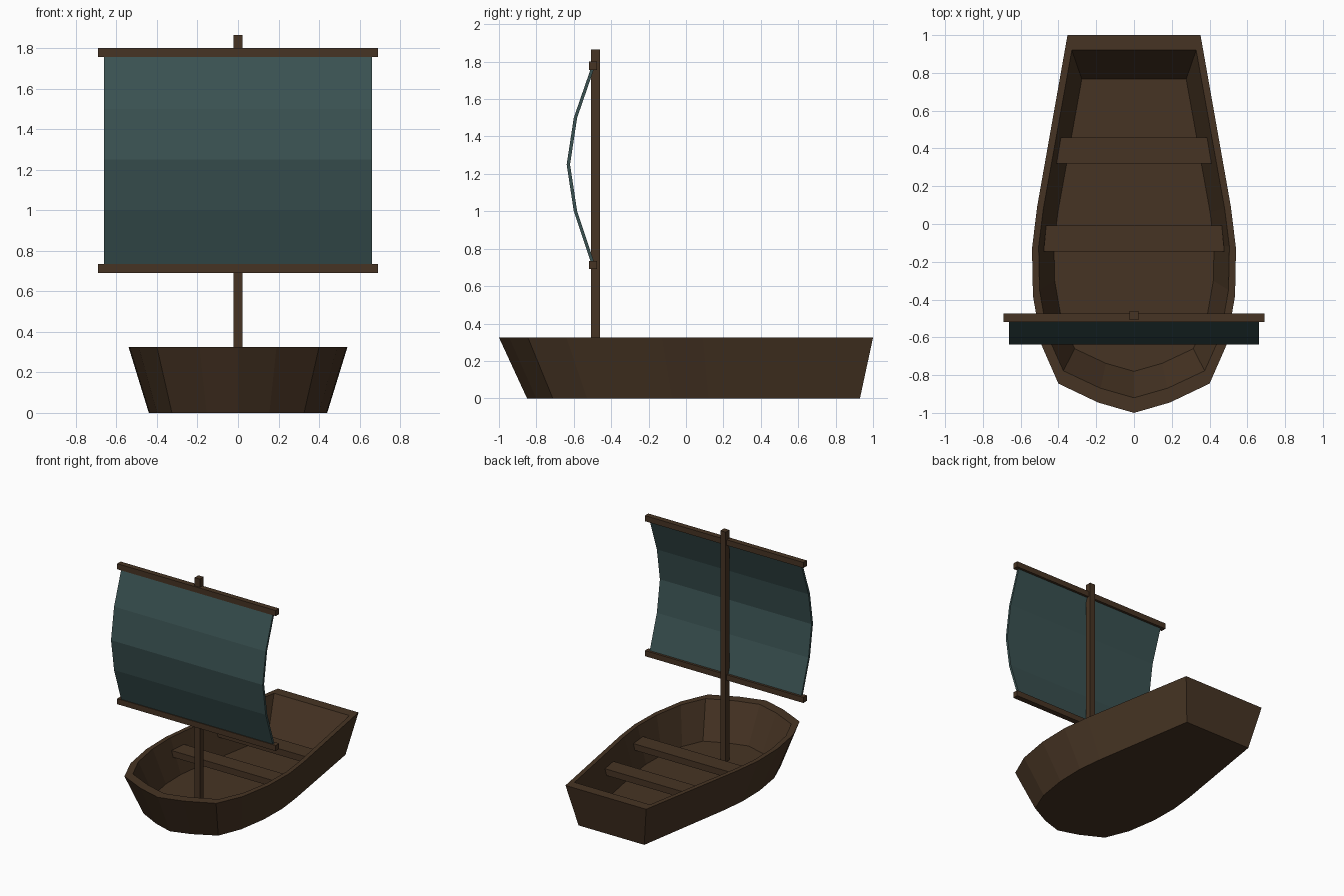
import bpy
import bmesh

if "Cube" in bpy.data.objects:
    bpy.data.objects.remove(bpy.data.objects["Cube"], do_unlink=True)


def material(name, rgb):
    mat = bpy.data.materials.new(name)
    mat.use_nodes = True
    color = (*rgb, 1.0)
    mat.diffuse_color = color
    mat.node_tree.nodes["Principled BSDF"].inputs["Base Color"].default_value = color
    return mat


wood = material("dark_brown_wood", (0.062, 0.034, 0.017))
cloth = material("teal_cloth", (0.042, 0.083, 0.083))


def loft(name, rings, mat):
    """Skin a list of equal-length rings and cap both ends."""
    bm = bmesh.new()
    loops = [[bm.verts.new(p) for p in ring] for ring in rings]
    for a, b in zip(loops, loops[1:]):
        for i in range(len(a)):
            j = (i + 1) % len(a)
            bm.faces.new((a[i], a[j], b[j], b[i]))
    bm.faces.new(loops[0])
    bm.faces.new(loops[-1])
    bmesh.ops.recalc_face_normals(bm, faces=bm.faces)
    mesh = bpy.data.meshes.new(name)
    bm.to_mesh(mesh)
    bm.free()
    mesh.materials.append(mat)
    obj = bpy.data.objects.new(name, mesh)
    bpy.context.collection.objects.link(obj)
    return obj


def slab(name, y0, y1, z0, z1, half0, half1, mat=wood):
    """Block whose half width changes from half0 at y0 to half1 at y1."""
    plan = [(-half0, y0), (half0, y0), (half1, y1), (-half1, y1)]
    return loft(name, [[(x, y, z) for x, y in plan] for z in (z0, z1)], mat)


# Hull: one half outline from bow to transom, mirrored
half = [(0.19, -0.945), (0.40, -0.845), (0.49, -0.64), (0.535, -0.38),
        (0.54, -0.13), (0.513, 0.09), (0.352, 1.0)]
outline = [(0, -1.0)] + half + [(-x, y) for x, y in reversed(half)]


def hull_ring(scale_x, y_front, y_back, z):
    mid, reach = (y_front + y_back) / 2, (y_back - y_front) / 2
    return [(x * scale_x, mid + y * reach, z) for x, y in outline]


loft("hull", [
    hull_ring(0.815, -0.85, 0.93, 0.0),     # outer bottom
    hull_ring(1.0, -1.0, 1.0, 0.325),       # outer rim
    hull_ring(0.935, -0.92, 0.92, 0.325),   # inner rim
    hull_ring(0.785, -0.78, 0.767, 0.05),   # floor
], wood)

# Benches
slab("middle_bench", -0.145, -0.008, 0.19, 0.24, 0.478, 0.465)
slab("rear_bench", 0.32, 0.457, 0.19, 0.24, 0.41, 0.387)

# Mast and yards
slab("mast", -0.508, -0.461, 0.04, 1.865, 0.023, 0.023)
for name, z in (("lower_yard", 0.713), ("upper_yard", 1.778)):
    slab(name, -0.518, -0.475, z - 0.022, z + 0.022, 0.692, 0.692)

# Sail: bulging profile with thickness, swept across the width
front = [(-0.505, 0.715), (-0.6, 1.0), (-0.638, 1.25), (-0.6, 1.5), (-0.505, 1.775)]
profile = front + [(y + 0.018, z) for y, z in reversed(front)]
loft("sail", [[(x, y, z) for y, z in profile] for x in (-0.662, 0.662)], cloth)
